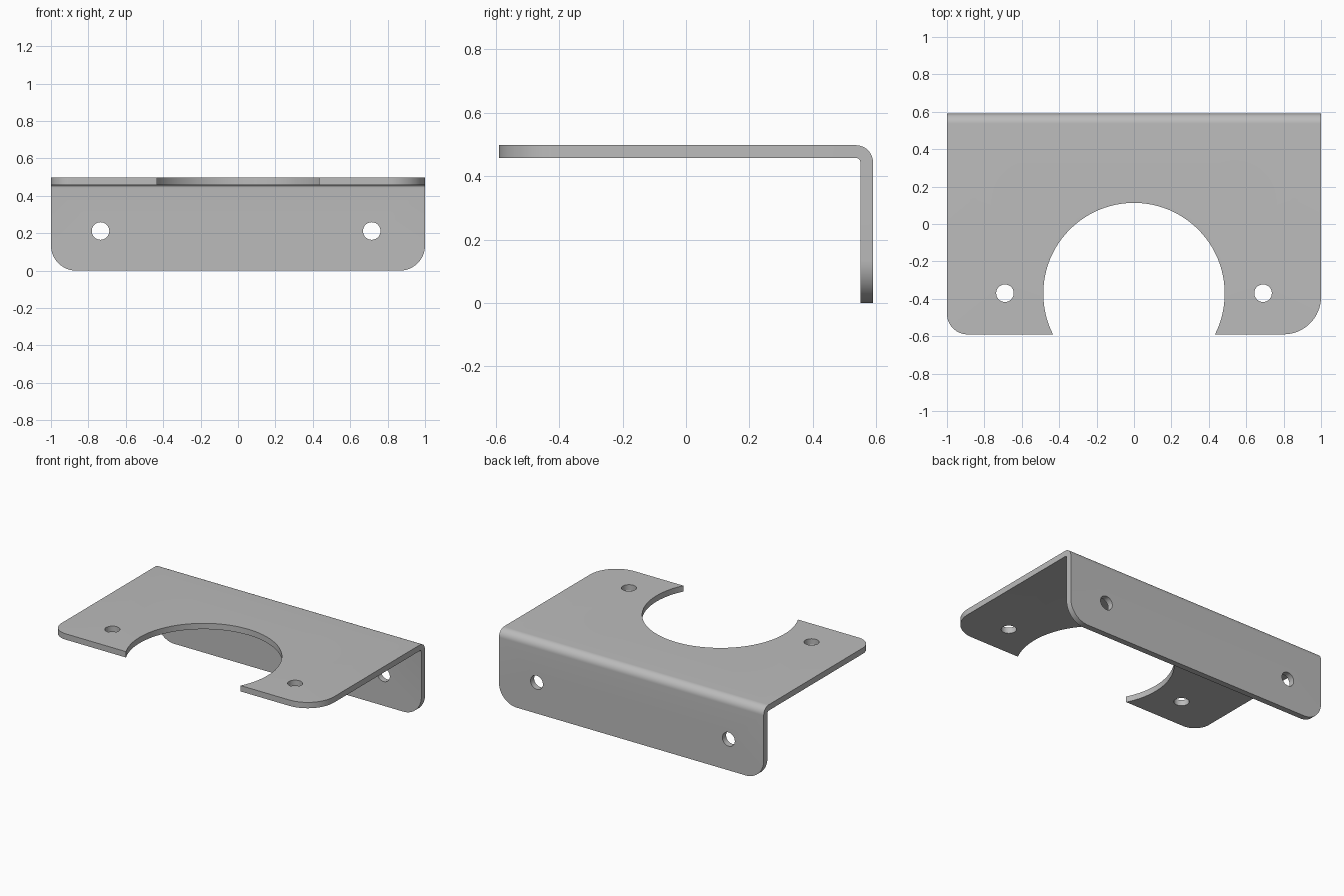
import bpy, bmesh, math
from mathutils import Vector

cube = bpy.data.objects.get("Cube")
if cube:
    bpy.data.objects.remove(cube, do_unlink=True)

HX, HY, H, T = 1.0, 0.59, 0.498, 0.04   # half width, half depth, height, sheet thickness
R_OUT, R_IN = 0.054, 0.014              # bend radii

steel = bpy.data.materials.new("grey steel")
steel.use_nodes = True
grey = (0.5, 0.5, 0.5, 1)
steel.diffuse_color = grey
steel.node_tree.nodes["Principled BSDF"].inputs["Base Color"].default_value = grey


def arc(cx, cy, r, start, end, n=16):
    return [(cx + r * math.cos(math.radians(start + (end - start) * i / n)),
             cy + r * math.sin(math.radians(start + (end - start) * i / n))) for i in range(n + 1)]


def prism(name, outline, place, direction):
    """Extrude a 2D outline, placed in space by a function, along a direction."""
    bm = bmesh.new()
    face = bm.faces.new([bm.verts.new(place(a, b)) for a, b in outline])
    moved = bmesh.ops.extrude_face_region(bm, geom=[face])["geom"]
    bmesh.ops.translate(bm, vec=Vector(direction),
                        verts=[v for v in moved if isinstance(v, bmesh.types.BMVert)])
    bmesh.ops.recalc_face_normals(bm, faces=bm.faces)
    mesh = bpy.data.meshes.new(name)
    bm.to_mesh(mesh)
    bm.free()
    mesh.materials.append(steel)
    obj = bpy.data.objects.new(name, mesh)
    bpy.context.collection.objects.link(obj)
    return obj


# Bent sheet: L-shaped side profile swept across the width
profile = ([(-HY, H - T)] + arc(HY - T - R_IN, H - T - R_IN, R_IN, 90, 0, 8)
           + [(HY - T, 0), (HY, 0)]
           + arc(HY - R_OUT, H - R_OUT, R_OUT, 0, 90, 12) + [(-HY, H)])
bracket = prism("angle_bracket", profile, lambda y, z: (-HX, y, z), (2 * HX, 0, 0))


def cut(outline, vertical):
    """Cut an outline through the top plate (vertical) or the back flange."""
    if vertical:
        tool = prism("cutter", outline, lambda a, b: (a, b, H - T - 0.1), (0, 0, T + 0.2))
    else:
        tool = prism("cutter", outline, lambda a, b: (a, HY - T - 0.1, b), (0, T + 0.2, 0))
    tool.hide_render = True
    mod = bracket.modifiers.new("cut", "BOOLEAN")
    mod.operation, mod.solver, mod.object = "DIFFERENCE", "EXACT", tool
    bpy.context.view_layer.objects.active = bracket
    bpy.ops.object.modifier_apply(modifier=mod.name)
    bpy.data.objects.remove(tool, do_unlink=True)


def round_corner(side, low, r, vertical):
    """Remove the corner outside a quarter circle."""
    e = 0.05
    pts = arc(HX - r, low + r, r, 0, -90)
    pts += [(HX - r, low - e), (HX + e, low - e), (HX + e, low + r)]
    cut([(side * a, b) for a, b in pts], vertical)


# Large round opening and mounting holes in the top plate
cut(arc(0, -0.372, 0.485, 0, 360, 96)[:-1], True)
for x in (-0.69, 0.69):
    cut(arc(x, -0.37, 0.047, 0, 360, 32)[:-1], True)

# Mounting holes in the back flange
for x in (-0.735, 0.715):
    cut(arc(x, 0.212, 0.047, 0, 360, 32)[:-1], False)

# Rounded corners
round_corner(-1, -HY, 0.11, True)
round_corner(1, -HY, 0.2, True)
for side in (-1, 1):
    round_corner(side, 0, 0.135, False)

bpy.ops.object.select_all(action="DESELECT")
bracket.select_set(True)
bpy.context.view_layer.objects.active = bracket
bpy.ops.object.shade_smooth_by_angle(angle=math.radians(30))
